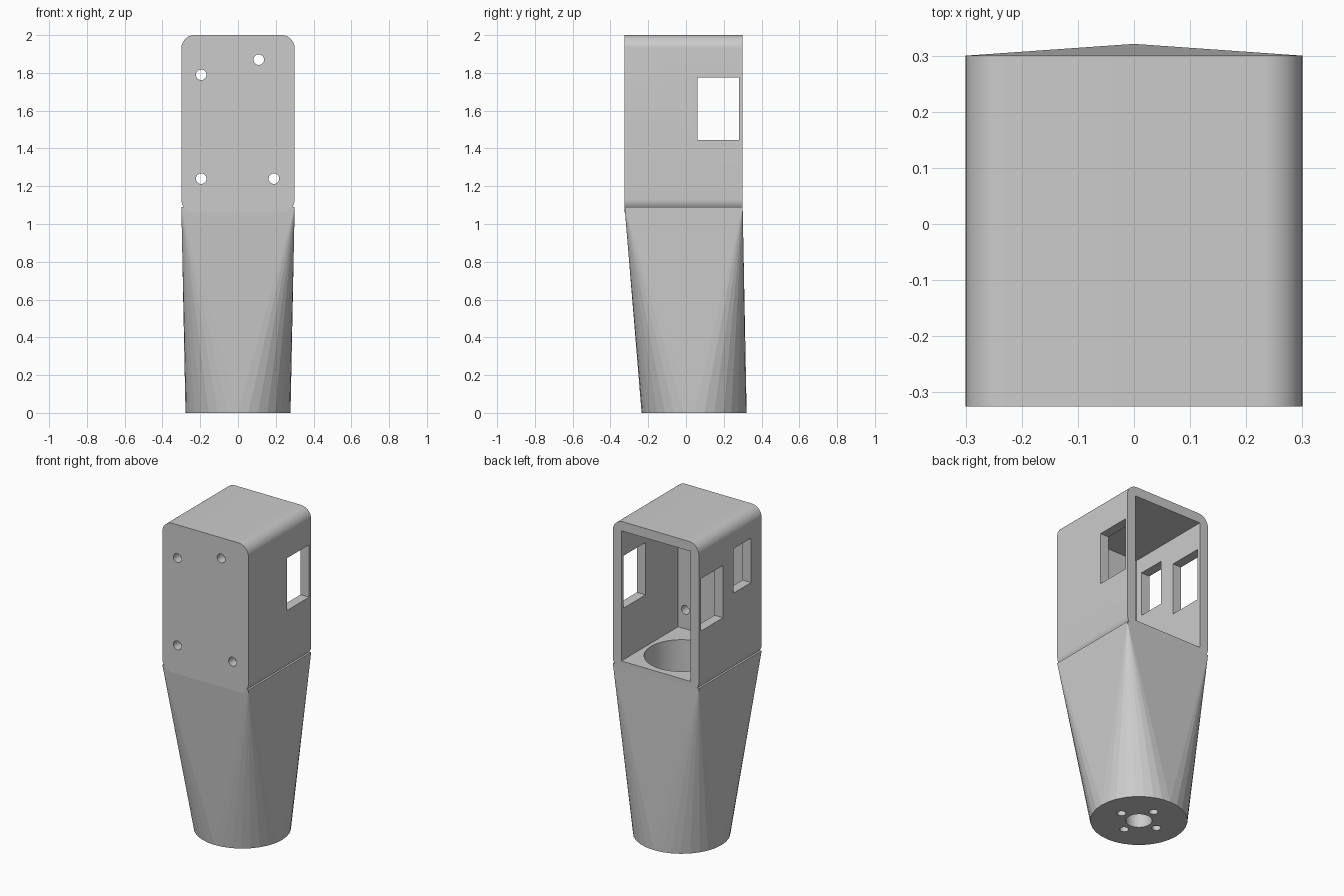
import bpy, bmesh, math
from mathutils import Matrix

cube = bpy.data.objects.get("Cube")
if cube:
    bpy.data.objects.remove(cube, do_unlink=True)

grey = bpy.data.materials.new("plain grey")
grey.use_nodes = True
colour = (0.6, 0.6, 0.6, 1)
grey.diffuse_color = colour
grey.node_tree.nodes["Principled BSDF"].inputs["Base Color"].default_value = colour

HALF_W, FRONT, BACK = 0.30, -0.325, 0.30   # housing footprint
LOW, HIGH, WALL = 1.06, 2.0, 0.06          # housing height and wall
SHOULDER = 1.09                            # top of the tapered stem
AXIS_Y, RADIUS = 0.043, 0.278              # round base


def finish(name, bm):
    bmesh.ops.recalc_face_normals(bm, faces=bm.faces)
    mesh = bpy.data.meshes.new(name)
    bm.to_mesh(mesh)
    bm.free()
    mesh.materials.append(grey)
    obj = bpy.data.objects.new(name, mesh)
    bpy.context.collection.objects.link(obj)
    return obj


def block(name, x, y, z):
    bm = bmesh.new()
    bmesh.ops.create_cube(bm, size=1)
    for v in bm.verts:
        v.co = [r[0] if c < 0 else r[1] for c, r in zip(v.co, (x, y, z))]
    return finish(name, bm)


def cylinder(name, centre, radius, depth, axis="Z", sides=32):
    bm = bmesh.new()
    turn = Matrix.Rotation(math.pi / 2, 4, "X") if axis == "Y" else Matrix()
    bmesh.ops.create_cone(bm, cap_ends=True, segments=sides, radius1=radius,
                          radius2=radius, depth=depth,
                          matrix=Matrix.Translation(centre) @ turn)
    return finish(name, bm)


def combine(target, other, operation):
    mod = target.modifiers.new(operation, "BOOLEAN")
    mod.operation, mod.solver, mod.object = operation, "EXACT", other
    bpy.context.view_layer.objects.active = target
    bpy.ops.object.modifier_apply(modifier=mod.name)
    bpy.data.objects.remove(other, do_unlink=True)


# Housing: block with its four front-to-back edges rounded
bm = bmesh.new()
bmesh.ops.create_cube(bm, size=1)
for v in bm.verts:
    v.co.x *= 2 * HALF_W
    v.co.y = FRONT if v.co.y < 0 else BACK
    v.co.z = LOW if v.co.z < 0 else HIGH
long_edges = [e for e in bm.edges if abs(e.verts[0].co.y - e.verts[1].co.y) > 0.1]
bmesh.ops.bevel(bm, geom=long_edges, offset=0.07, segments=12, profile=0.5,
                affect="EDGES")
body = finish("sensor_housing", bm)

# Stem: hull from the round base to the rectangular shoulder
bm = bmesh.new()
bmesh.ops.create_circle(bm, segments=32, radius=RADIUS,
                        matrix=Matrix.Translation((0, AXIS_Y, 0)))
for x in (-HALF_W, HALF_W):
    for y in (FRONT, BACK):
        bm.verts.new((x, y, SHOULDER))
bmesh.ops.convex_hull(bm, input=bm.verts)
bmesh.ops.dissolve_limit(bm, angle_limit=0.001, verts=bm.verts, edges=bm.edges)
combine(body, finish("tapered_stem", bm), "UNION")

# Open compartment, round bore and side windows
cuts = [
    block("compartment", (WALL - HALF_W, HALF_W - WALL), (FRONT + WALL, BACK + 0.1),
          (LOW + WALL, HIGH - WALL)),
    cylinder("bore", (0, AXIS_Y, 0.65), 0.215, 1.1, sides=64),
    block("rear_window", (-0.5, 0.5), (0.06, 0.28), (1.445, 1.775)),
    block("side_window", (-0.5, -0.1), (-0.22, -0.045), (1.56, 1.84)),
    cylinder("centre_hole", (0, AXIS_Y, 0.05), 0.075, 0.3),
]

# Screw holes in the base and the front plate
for i in range(4):
    a = i * math.pi / 2
    spot = (0.13 * math.cos(a), AXIS_Y + 0.13 * math.sin(a), 0.05)
    cuts.append(cylinder("base_hole", spot, 0.026, 0.3, sides=20))
for x, z in ((-0.195, 1.79), (0.11, 1.87), (-0.195, 1.24), (0.19, 1.24)):
    cuts.append(cylinder("front_hole", (x, FRONT, z), 0.028, 0.3, "Y", sides=24))
for cutter in cuts:
    combine(body, cutter, "DIFFERENCE")

# Smooth the fine roundings, keep the stem facets crisp
body.name = "housing_with_stem"
for p in body.data.polygons:
    p.use_smooth = p.center.z > SHOULDER
bpy.ops.object.select_all(action="DESELECT")
body.select_set(True)
bpy.context.view_layer.objects.active = body
for e in body.data.edges:
    e.use_edge_sharp = False
sharp = bmesh.new()
sharp.from_mesh(body.data)
for e in sharp.edges:
    e.smooth = len(e.link_faces) == 2 and e.calc_face_angle(3) < 0.5
sharp.to_mesh(body.data)
sharp.free()
